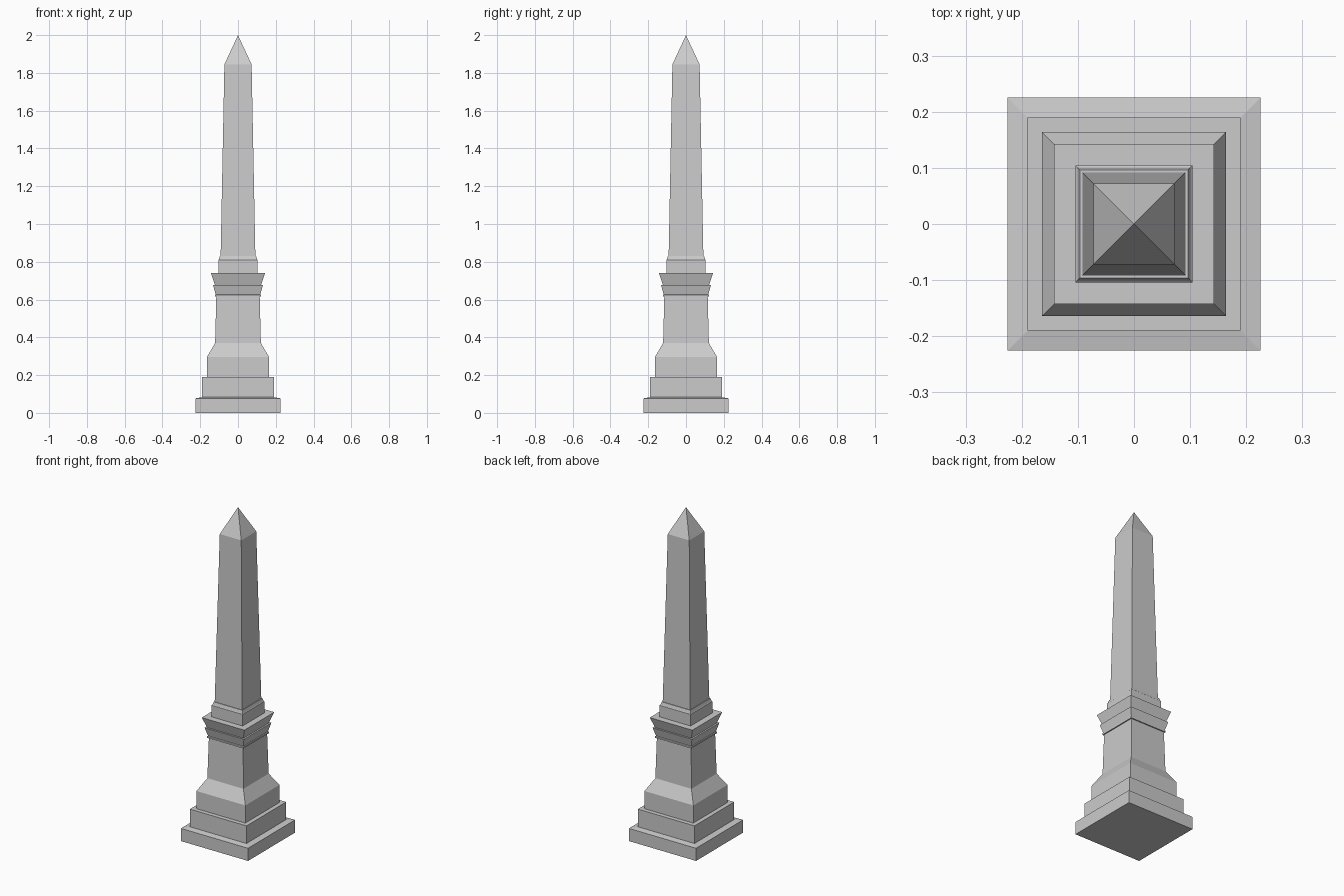
import bpy, bmesh

if "Cube" in bpy.data.objects:
    bpy.data.objects.remove(bpy.data.objects["Cube"])


def square_loft(name, profile):
    """Closed square solid from (half_width, z) steps; half_width 0 makes a point."""
    bm = bmesh.new()
    rings = []
    for w, z in profile:
        if w == 0:
            rings.append([bm.verts.new((0, 0, z))])
        else:
            rings.append([bm.verts.new((sx * w, sy * w, z))
                          for sx, sy in ((-1, -1), (1, -1), (1, 1), (-1, 1))])
    bm.faces.new(rings[0][::-1])
    for a, b in zip(rings, rings[1:]):
        for i in range(4):
            j = (i + 1) % 4
            if len(b) == 1:
                bm.faces.new((a[i], a[j], b[0]))
            else:
                bm.faces.new((a[i], a[j], b[j], b[i]))
    if len(rings[-1]) == 4:
        bm.faces.new(rings[-1])
    mesh = bpy.data.meshes.new(name)
    bm.to_mesh(mesh)
    bm.free()
    obj = bpy.data.objects.new(name, mesh)
    bpy.context.collection.objects.link(obj)
    return obj


# Stepped base, with a slightly weathered (sloping) bottom step
square_loft("bottom_step", [(0.225, 0), (0.225, 0.077), (0.19, 0.083)])
square_loft("middle_step", [(0.19, 0.083), (0.19, 0.19)])

# Plinth with sloping shoulder running into the pedestal
square_loft("pedestal", [(0.164, 0.19), (0.164, 0.297), (0.161, 0.302),
                         (0.121, 0.37), (0.115, 0.615)])

# Cornice: thin band and two flared mouldings
square_loft("cornice", [(0.122, 0.615), (0.122, 0.624), (0.118, 0.626),
                        (0.132, 0.677), (0.122, 0.677), (0.143, 0.74)])

# Shaft footing with chamfered top
square_loft("shaft_footing", [(0.104, 0.74), (0.104, 0.81), (0.101, 0.813),
                              (0.096, 0.83)])

# Tapered shaft and pyramid tip
square_loft("shaft", [(0.092, 0.83), (0.072, 1.845), (0, 2.0)])
